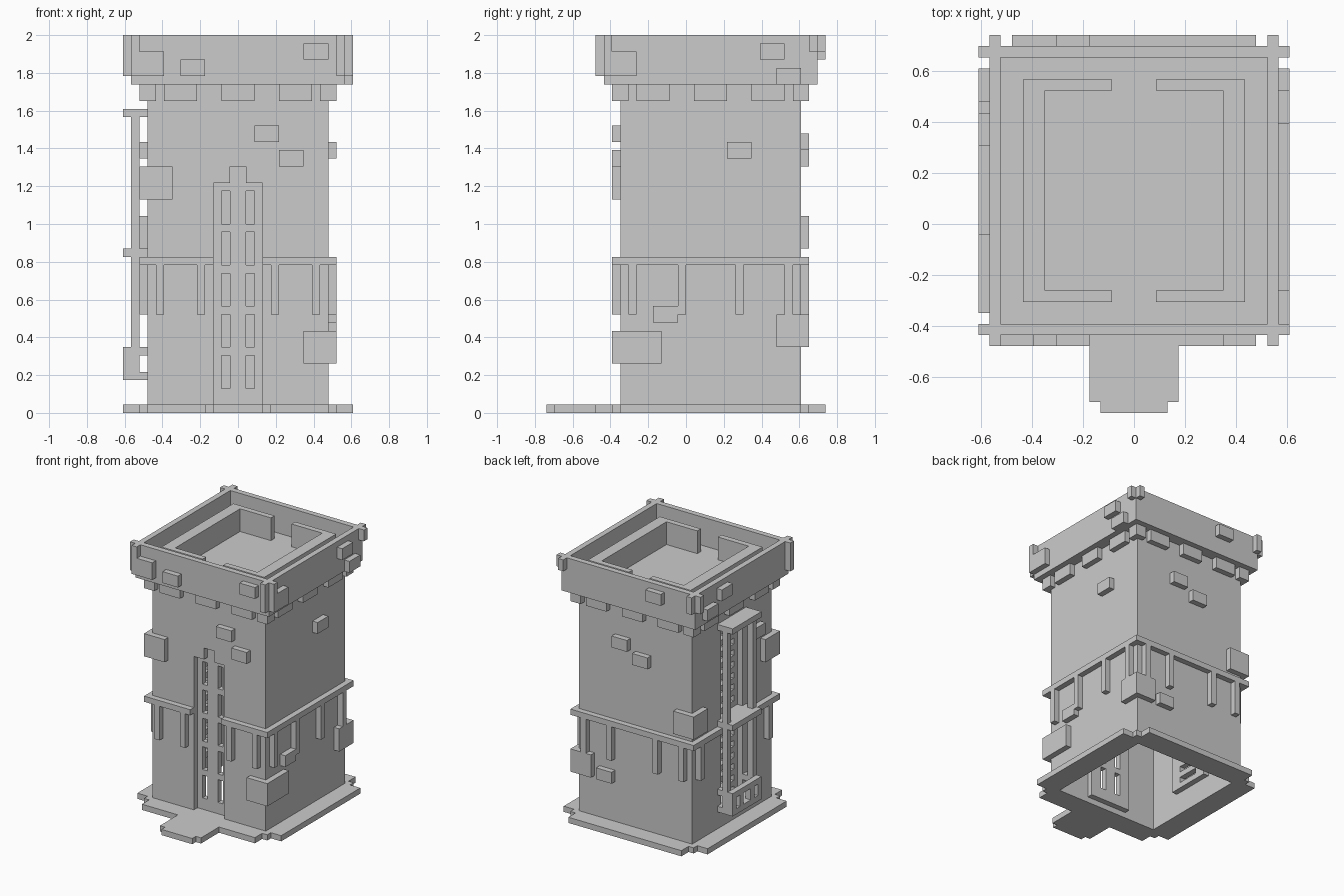
import bpy, bmesh

if "Cube" in bpy.data.objects:
    bpy.data.objects.remove(bpy.data.objects["Cube"])

U = 2 / 46          # one block of the grid
CY = 3              # tower centre along y, in blocks


def part(name, boxes):
    """One object from boxes given as (x0, x1, y0, y1, z0, z1) in blocks."""
    bm = bmesh.new()
    for x0, x1, y0, y1, z0, z1 in boxes:
        vs = bmesh.ops.create_cube(bm, size=1)["verts"]
        for v in vs:
            v.co.x = (x1 if v.co.x > 0 else x0) * U
            v.co.y = (y1 if v.co.y > 0 else y0) * U
            v.co.z = (z1 if v.co.z > 0 else z0) * U
    me = bpy.data.meshes.new(name)
    bm.to_mesh(me)
    bm.free()
    ob = bpy.data.objects.new(name, me)
    bpy.context.collection.objects.link(ob)
    return ob


def on_side(side, a0, a1, z0, z1, r=11, d=1):
    """Box standing d blocks proud of a wall at half-width r; a0..a1 runs along x or y."""
    if side == "front":
        return (a0, a1, CY - r - d, CY - r, z0, z1)
    if side == "back":
        return (a0, a1, CY + r, CY + r + d, z0, z1)
    if side == "right":
        return (r, r + d, a0, a1, z0, z1)
    return (-r - d, -r, a0, a1, z0, z1)


def ring(ro, ri, z0, z1):
    """Square ring around the tower axis."""
    return [(-ro, ro, CY - ro, CY - ri, z0, z1), (-ro, ro, CY + ri, CY + ro, z0, z1),
            (-ro, -ri, CY - ri, CY + ri, z0, z1), (ri, ro, CY - ri, CY + ri, z0, z1)]


# Base plate with stepped corners, open in the middle, and doorstep
base = [(-14, -10, -7, 13, 0, 1), (10, 14, -7, 13, 0, 1)]
for s in (-1, 1):
    for w, a, b in ((11, 12, 14), (12, 11, 12), (14, 10, 11)):
        y0, y1 = sorted((CY + s * a, CY + s * b))
        base.append((-w, w, y0, y1, 0, 1))
part("base_plate", base)
part("doorstep", [(-4, 4, -16, -11, 0, 1), (-3, 3, -17, -16, 0, 1)])

# Hollow tower walls
part("front_wall", [(-11, -3, -8, -7, 1, 40), (3, 11, -8, -7, 1, 40), (-3, -1, -8, -7, 28, 40),
                    (1, 3, -8, -7, 28, 40), (-1, 1, -8, -7, 30, 40)])
part("back_wall", [(-11, 11, 13, 14, 1, 40)])
part("right_wall", [(10, 11, -7, 13, 1, 40)])
part("left_wall", [(-11, -10, -7, 0, 1, 40), (-11, -10, 6, 13, 1, 40), (-11, -10, 0, 6, 1, 5),
                   (-11, -10, 0, 6, 18, 20), (-11, -10, 0, 6, 36, 40)])

# Recessed door panel with two columns of slots
door = [(a, b, -7, -6, 1, 31) for a, b in ((-4, -2), (-1, 1), (2, 4))]
for s in (-2, 1):
    door.append((s, s + 1, -7, -6, 1, 3))
    door += [(s, s + 1, -7, -6, z, z + 1) for z in (7, 12, 17, 22)]
    door.append((s, s + 1, -7, -6, 27, 31))
part("door_panel", door)

# Louvred window panel behind the left wall
win = [(-10, -9, -1, 1, 4, 37), (-10, -9, 5, 7, 4, 37)]
win += [(-10, -9, 1, 5, z, z + 1) for z in range(4, 37, 2)]
part("window_louvres", win)

# Window canopy, mid shelf, posts and balcony
part("window_canopy", [(-14, -11, -1, 7, 36, 37)])
part("window_shelf", [(-14, -11, -1, 7, 19, 20)])
part("window_posts", [(-13, -12, y, y + 1, a, b) for y in (-1, 6) for a, b in ((5, 19), (20, 36))])
balcony = [(-14, -11, -1, 7, 4, 5), (-14, -13, -1, 7, 7, 8),
           (-13, -11, -1, 0, 7, 8), (-13, -11, 6, 7, 7, 8)]
balcony += [(-14, -13, y, y + 1, 5, 7) for y in (-1, 1, 4, 6)]
part("window_balcony", balcony)

# Trim band (broken at the door) with hanging battens
part("trim_band", [(-12, -3, -9, -8, 18, 19), (3, 12, -9, -8, 18, 19), (-12, 12, 14, 15, 18, 19),
                   (-12, -11, -8, 14, 18, 19), (11, 12, -8, 14, 18, 19)])
bat = [on_side(s, a, a + 1, 12, 18) for s in ("front", "back") for a in (-10, -5, 4, 9)]
bat += [on_side("right", a, a + 1, 12, 18) for a in (-7, -1, 6, 12)]
bat += [on_side("left", a, a + 1, 12, 18) for a in (-7, 12)]
part("trim_battens", bat)

# Corbels under the parapet
cor = []
for a in (-7, 0, 7):
    for s in ("front", "back"):
        cor.append(on_side(s, a - 2, a + 2, 38, 40))
    for s in ("left", "right"):
        cor.append(on_side(s, CY + a - 2, CY + a + 2, 38, 40))
for sx in (-12, 10):
    for sy in (-9, 13):
        cor.append((sx, sx + 2, sy, sy + 2, 38, 40))
part("corbels", cor)

# Parapet, roof floor and low roof walls
part("parapet", ring(13, 12, 40, 46))
part("roof_floor", [(-12, 12, -9, 15, 40, 41)])
low = []
for s in (-1, 1):
    low.append((*sorted((s * 8, s * 10)), -7, 13, 41, 45))
    for y in (-7, 12):
        low.append((*sorted((s * 2, s * 8)), y, y + 1, 41, 45))
part("roof_low_walls", low)

# Cross-shaped corner pins on the parapet
pins = []
for sx in (-1, 1):
    for sy in (-1, 1):
        z0 = 43 if (sx, sy) == (-1, 1) else 44
        pins.append(on_side("front" if sy < 0 else "back", *sorted((sx * 12, sx * 13)), z0, 46, r=13))
        pins.append(on_side("left" if sx < 0 else "right",
                            *sorted((CY + sy * 12, CY + sy * 13)), z0, 46, r=13))
part("corner_pins", pins)

# Parapet stones
part("parapet_stones", [on_side(*a, r=13) for a in (
    ("front", -13, -9, 41, 44), ("left", -10, -9, 41, 44),
    ("right", -10, -6, 41, 44), ("front", 12, 13, 41, 44),
    ("front", -7, -4, 41, 43), ("front", 8, 11, 43, 45),
    ("right", 9, 12, 43, 45), ("right", 11, 14, 40, 42),
    ("back", -7, -4, 43, 45), ("left", 7, 10, 43, 45), ("left", 11, 14, 41, 43))])

# Single wall stones
part("wall_stones", [on_side(*a) for a in (
    ("front", 2, 5, 33, 35), ("front", 5, 8, 30, 32),
    ("right", 5, 8, 31, 33), ("right", -4, -1, 11, 13),
    ("back", 1, 4, 32, 34), ("back", -3, 0, 30, 32), ("back", 4, 7, 8, 10),
    ("left", -5, -2, 31, 33))])

# Large stones wrapping the corners
part("corner_stones", [(-12, -8, -9, -5, 26, 30), (8, 12, -9, -3, 6, 10),
                       (8, 12, 11, 15, 8, 12), (-12, -8, 11, 15, 20, 24)])
